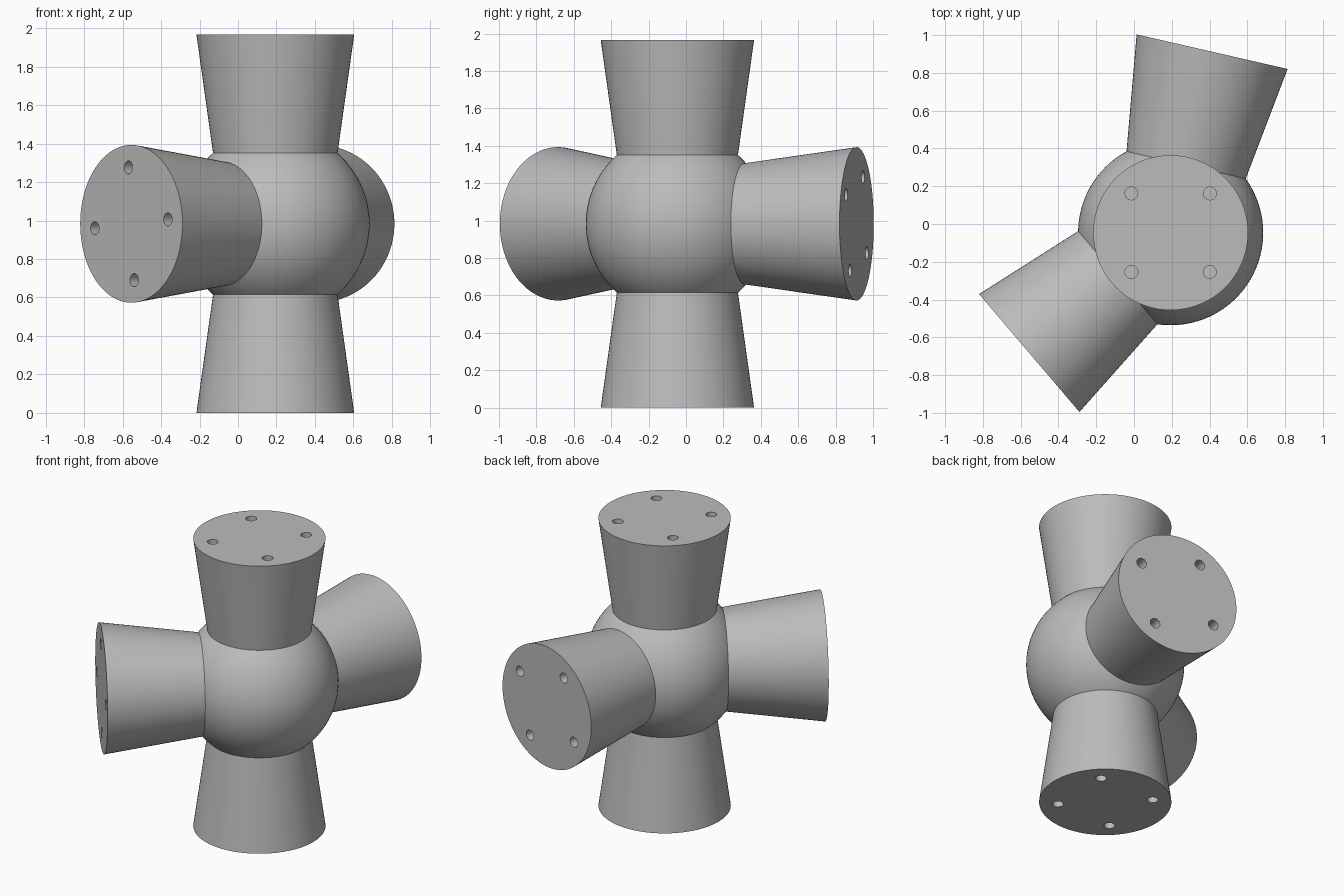
import bpy
import bmesh
from math import cos, sin, radians, pi
from mathutils import Matrix, Vector

if "Cube" in bpy.data.objects:
    bpy.data.objects.remove(bpy.data.objects["Cube"], do_unlink=True)

CENTRE = Vector((0.194, -0.046, 0.983))
HUB_RADIUS = 0.49
START, END = 0.362, 0.983          # arm extent measured from the hub centre
R_START, R_END = 0.323, 0.41
HOLE_RADIUS, HOLE_RING, HOLE_DEPTH = 0.034, 0.294, 0.2

grey = bpy.data.materials.new("plain grey")
grey.use_nodes = True
colour = (0.5, 0.5, 0.5, 1)
grey.diffuse_color = colour
grey.node_tree.nodes["Principled BSDF"].inputs["Base Color"].default_value = colour


def add_object(name, bm):
    mesh = bpy.data.meshes.new(name)
    bm.to_mesh(mesh)
    bm.free()
    mesh.materials.append(grey)
    obj = bpy.data.objects.new(name, mesh)
    bpy.context.collection.objects.link(obj)
    return obj


def activate(obj):
    bpy.ops.object.select_all(action='DESELECT')
    obj.select_set(True)
    bpy.context.view_layer.objects.active = obj


def smooth(obj):
    activate(obj)
    bpy.ops.object.shade_smooth_by_angle(angle=radians(30))


def arm(name, direction, up, hole_angle):
    """Flared socket along a direction, with four blind holes in its end."""
    bm = bmesh.new()
    bmesh.ops.create_cone(bm, cap_ends=True, segments=96, radius1=R_START, radius2=R_END,
                          depth=END - START,
                          matrix=Matrix.Translation((0, 0, (START + END) / 2)))
    obj = add_object(name, bm)

    # Hole cutters
    bm = bmesh.new()
    for i in range(4):
        a = radians(hole_angle) + i * pi / 2
        place = Matrix.Translation((HOLE_RING * cos(a), HOLE_RING * sin(a), END))
        bmesh.ops.create_cone(bm, cap_ends=True, segments=32, radius1=HOLE_RADIUS,
                              radius2=HOLE_RADIUS, depth=2 * HOLE_DEPTH, matrix=place)
    cutter = add_object(name + "_hole_cutter", bm)
    cutter.hide_render = True
    cut = obj.modifiers.new("holes", 'BOOLEAN')
    cut.operation = 'DIFFERENCE'
    cut.solver = 'EXACT'
    cut.object = cutter
    activate(obj)
    bpy.ops.object.modifier_apply(modifier=cut.name)
    bpy.data.objects.remove(cutter, do_unlink=True)

    # Aim the arm outwards from the hub
    n, u = Vector(direction), Vector(up)
    turn = Matrix((u.cross(n), u, n)).transposed().to_4x4()
    obj.data.transform(Matrix.Translation(CENTRE) @ turn)
    smooth(obj)


def heading(degrees):
    return (cos(radians(degrees)), sin(radians(degrees)), 0)


# Round hub
bm = bmesh.new()
bmesh.ops.create_uvsphere(bm, u_segments=96, v_segments=48, radius=HUB_RADIUS,
                          matrix=Matrix.Translation(CENTRE))
smooth(add_object("hub", bm))

# Four sockets
arm("top_socket", (0, 0, 1), (0, 1, 0), 45)
arm("bottom_socket", (0, 0, -1), (0, 1, 0), 45)
arm("back_socket", heading(77.1), (0, 0, 1), 58)
arm("front_socket", heading(220.4), (0, 0, 1), 4.5)
